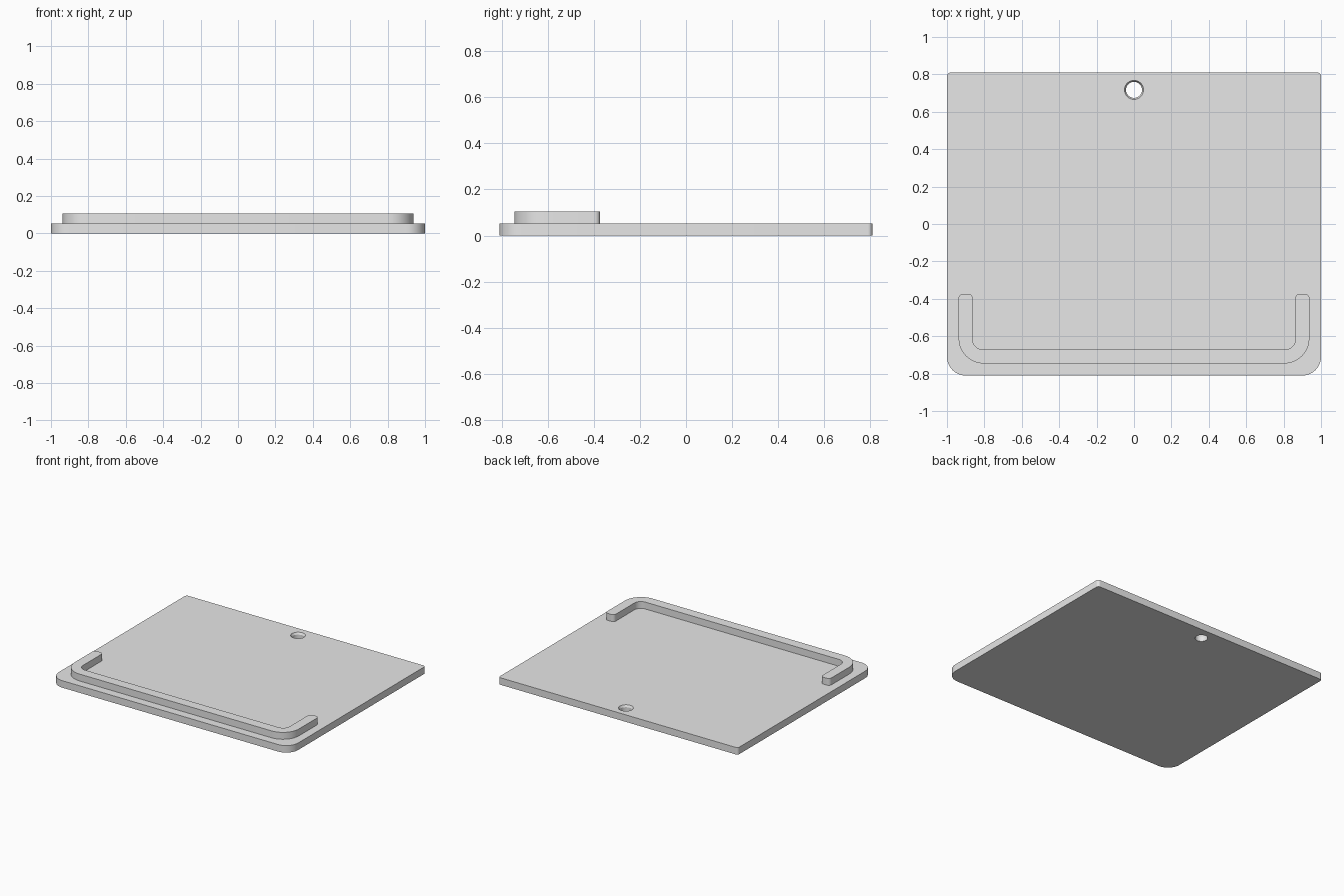
import bpy, bmesh, math
from mathutils import Vector

if "Cube" in bpy.data.objects:
    bpy.data.objects.remove(bpy.data.objects["Cube"])

GREY = (0.8, 0.8, 0.8, 1)
PLATE_TOP, RAIL_TOP = 0.053, 0.105

grey = bpy.data.materials.new("light_grey")
grey.use_nodes = True
grey.diffuse_color = GREY
grey.node_tree.nodes["Principled BSDF"].inputs["Base Color"].default_value = GREY


def rounded_outline(corners, steps=10):
    """Round each (x, y, radius) corner of a right-angled outline."""
    pts = []
    for i, (x, y, r) in enumerate(corners):
        p = Vector((x, y))
        a = (Vector(corners[i - 1][:2]) - p).normalized()
        b = (Vector(corners[(i + 1) % len(corners)][:2]) - p).normalized()
        centre = p + (a + b) * r
        for k in range(steps + 1):
            t = math.pi / 2 * k / steps
            pts.append(centre - b * r * math.cos(t) - a * r * math.sin(t))
    return pts


def finish(name, bm):
    bmesh.ops.recalc_face_normals(bm, faces=bm.faces)
    mesh = bpy.data.meshes.new(name)
    bm.to_mesh(mesh)
    bm.free()
    mesh.materials.append(grey)
    obj = bpy.data.objects.new(name, mesh)
    bpy.context.collection.objects.link(obj)
    return obj


def slab(name, outline, z0, z1):
    bm = bmesh.new()
    face = bm.faces.new([bm.verts.new((p.x, p.y, z0)) for p in outline])
    out = bmesh.ops.extrude_face_region(bm, geom=[face], use_keep_orig=True)
    top = [v for v in out["geom"] if isinstance(v, bmesh.types.BMVert)]
    bmesh.ops.translate(bm, verts=top, vec=(0, 0, z1 - z0))
    return finish(name, bm)


def lathe(name, profile, x, y, sides=48):
    """Closed solid from (radius, height) rings."""
    bm = bmesh.new()
    rings = [[bm.verts.new((x + r * math.cos(math.tau * i / sides),
                            y + r * math.sin(math.tau * i / sides), z))
              for i in range(sides)] for r, z in profile]
    for low, high in zip(rings, rings[1:]):
        for i in range(sides):
            j = (i + 1) % sides
            bm.faces.new((low[i], low[j], high[j], high[i]))
    bm.faces.new(rings[0])
    bm.faces.new(rings[-1])
    return finish(name, bm)


# Base plate: broad front corners, tight back corners
plate = slab("base_plate", rounded_outline([
    (-1, -0.81, 0.1), (1, -0.81, 0.1), (1, 0.81, 0.02), (-1, 0.81, 0.02)]),
    0, PLATE_TOP)

# Hanging hole with a chamfered rim
cutter = lathe("hole_cutter", [
    (0.043, -0.05), (0.043, PLATE_TOP - 0.015),
    (0.051, PLATE_TOP), (0.051, PLATE_TOP + 0.05)], 0, 0.717)
cutter.hide_render = True
cut = plate.modifiers.new("hole", 'BOOLEAN')
cut.operation = 'DIFFERENCE'
cut.solver = 'EXACT'
cut.object = cutter
bpy.context.view_layer.objects.active = plate
bpy.ops.object.modifier_apply(modifier=cut.name)
bpy.data.objects.remove(cutter)

# U-shaped raised lip around the front edge
half = [(0.938, -0.746, 0.135), (0.938, -0.373, 0.025),
        (0.863, -0.373, 0.025), (0.863, -0.671, 0.055)]
mirrored = [(-x, y, r) for x, y, r in reversed(half)]
lip = slab("front_lip", rounded_outline(half + mirrored), PLATE_TOP - 0.01, RAIL_TOP)

# Smooth the rounded corners, keep the edges crisp
bpy.ops.object.select_all(action='DESELECT')
for obj in (plate, lip):
    obj.select_set(True)
bpy.context.view_layer.objects.active = plate
bpy.ops.object.shade_smooth_by_angle(angle=math.radians(25))
